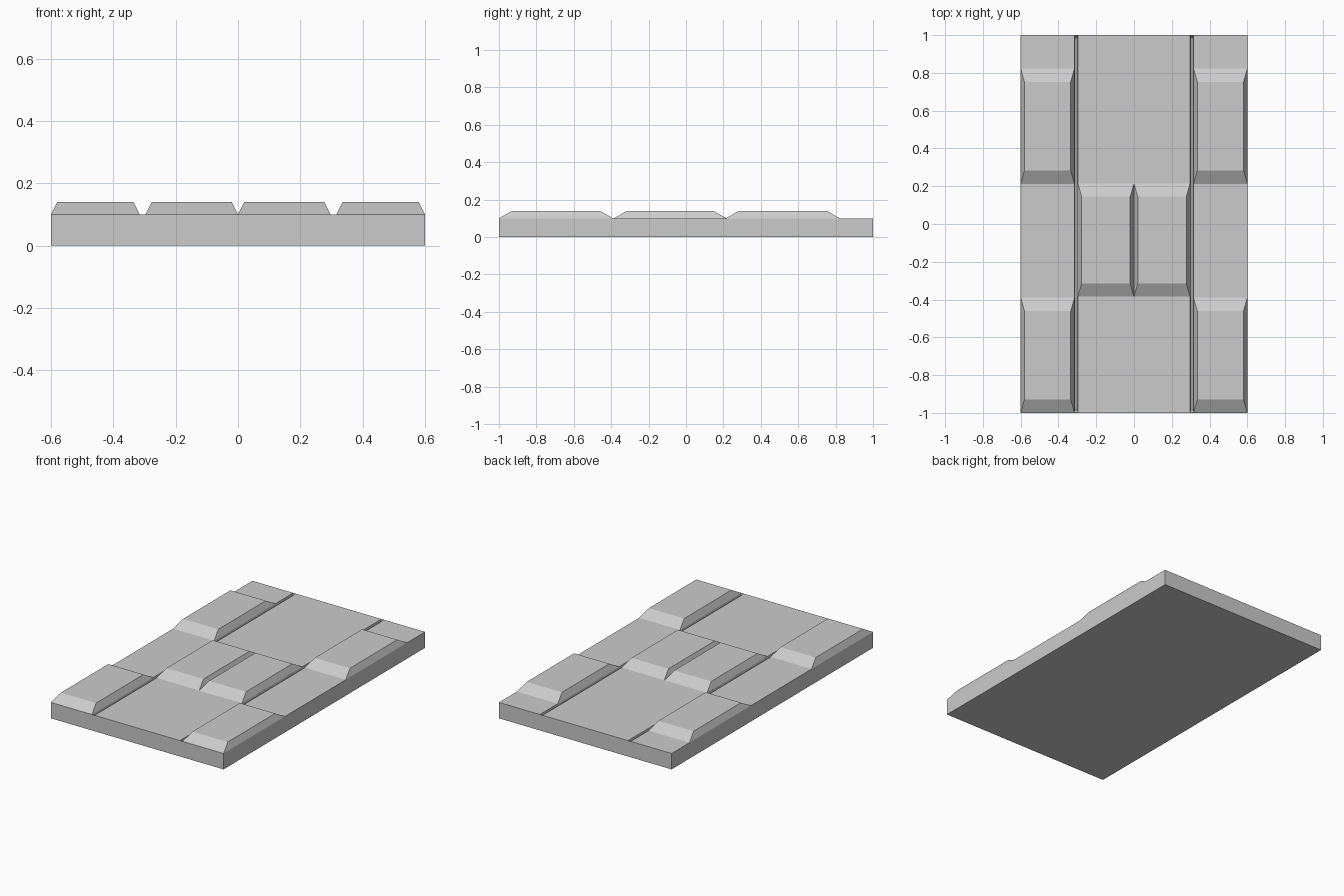
import bpy, bmesh

if "Cube" in bpy.data.objects:
    bpy.data.objects.remove(bpy.data.objects["Cube"])


def frustum(name, bottom, top, z0, z1, mirror=True):
    """Four-sided block from two rectangles (x0, x1, y0, y1) at heights z0 and z1."""
    bm = bmesh.new()
    rings = []
    for (x0, x1, y0, y1), z in ((bottom, z0), (top, z1)):
        rings.append([bm.verts.new((x, y, z)) for x, y in
                      ((x0, y0), (x1, y0), (x1, y1), (x0, y1))])
    lo, hi = rings
    bm.faces.new(lo[::-1])
    bm.faces.new(hi)
    for i in range(4):
        j = (i + 1) % 4
        bm.faces.new((lo[i], lo[j], hi[j], hi[i]))
    mesh = bpy.data.meshes.new(name)
    bm.to_mesh(mesh)
    bm.free()
    obj = bpy.data.objects.new(name, mesh)
    bpy.context.collection.objects.link(obj)
    if mirror:
        mod = obj.modifiers.new("mirror", 'MIRROR')
        mod.use_mirror_merge = False
    return obj


BASE_Z, PAD_Z = 0.10, 0.14

# base slab
slab_rect = (-0.6, 0.6, -1, 1)
slab = frustum("base_slab", slab_rect, slab_rect, 0, BASE_Z, mirror=False)

# two long narrow grooves, closed at both ends
groove = frustum("groove_cutter", (0.301, 0.312, -0.985, 0.985),
                 (0.297, 0.316, -0.999, 0.999), 0.08, BASE_Z + 0.001)
groove.hide_render = True
groove.hide_viewport = True
cut = slab.modifiers.new("grooves", 'BOOLEAN')
cut.object = groove
cut.operation = 'DIFFERENCE'
cut.solver = 'EXACT'

# bevelled outer pads, two rows
for name, y in (("front_outer_pads", -1.0), ("rear_outer_pads", 0.213)):
    frustum(name, (0.315, 0.6, y, y + 0.61), (0.335, 0.58, y + 0.07, y + 0.54),
            BASE_Z, PAD_Z)

# bevelled centre pads, meeting at the middle
frustum("centre_pads", (0, 0.297, -0.385, 0.215), (0.02, 0.277, -0.315, 0.145),
        BASE_Z, PAD_Z)
